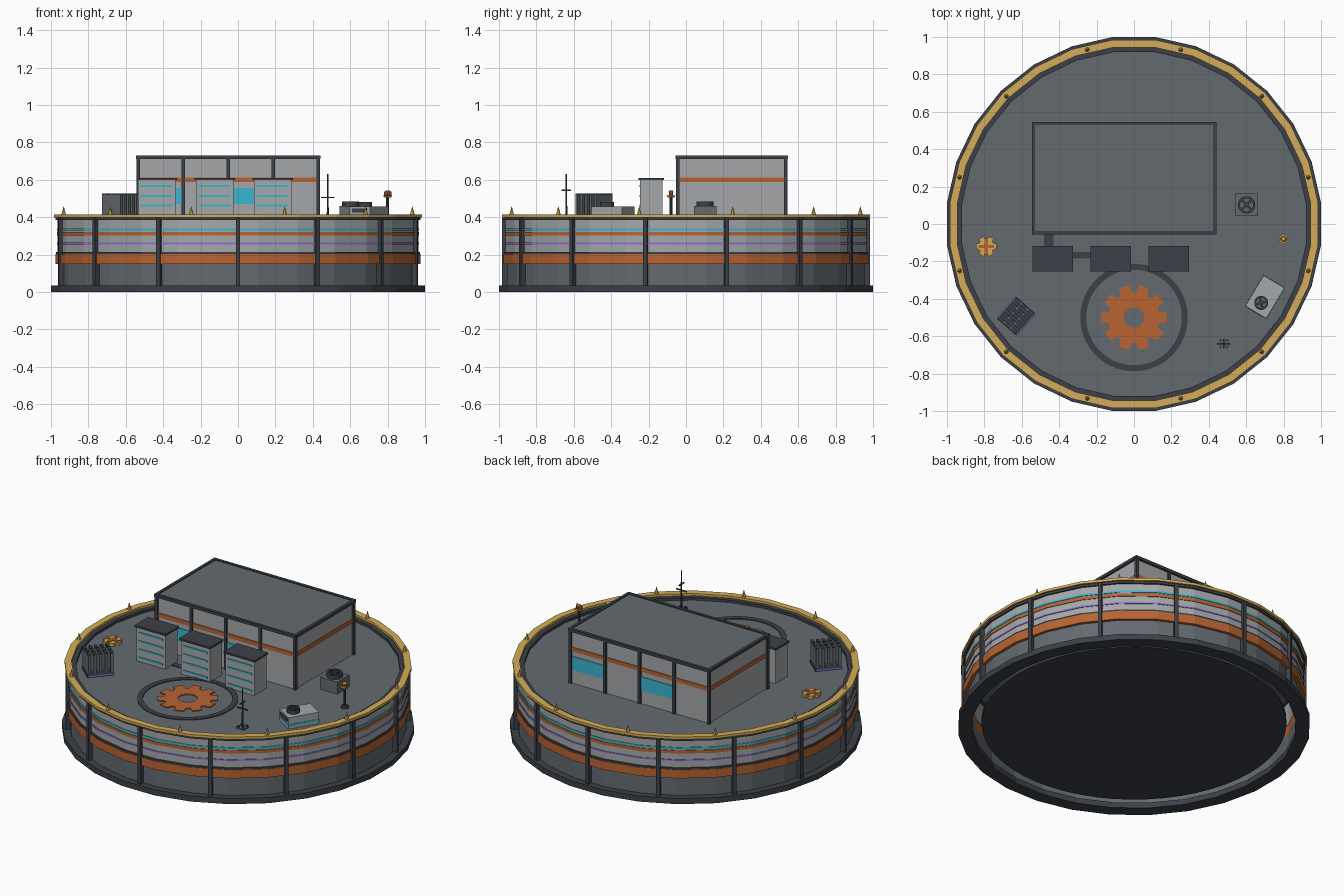
import bpy, bmesh
from math import sin, cos, pi, radians
from mathutils import Matrix, Vector

if "Cube" in bpy.data.objects:
    bpy.data.objects.remove(bpy.data.objects["Cube"], do_unlink=True)


def material(name, srgb):
    col = [(c / 255 / 12.92 if c < 11 else ((c / 255 + 0.055) / 1.055) ** 2.4) for c in srgb] + [1]
    m = bpy.data.materials.new(name)
    m.use_nodes = True
    m.diffuse_color = col
    m.node_tree.nodes["Principled BSDF"].inputs["Base Color"].default_value = col
    return m


LIGHT = material("light_grey", (165, 167, 169))
MID = material("deck_grey", (100, 106, 112))
DARK = material("dark_steel", (60, 65, 72))
ORANGE = material("orange", (184, 100, 50))
GOLD = material("gold", (212, 172, 88))
TEAL = material("teal", (58, 182, 208))
PURPLE = material("purple", (140, 118, 208))
DECK = 0.385


def finish(bm, name, mat, matrix=None):
    if matrix:
        bm.transform(matrix)
    bmesh.ops.recalc_face_normals(bm, faces=bm.faces)
    me = bpy.data.meshes.new(name)
    bm.to_mesh(me)
    bm.free()
    me.materials.append(mat)
    ob = bpy.data.objects.new(name, me)
    bpy.context.collection.objects.link(ob)
    return ob


def place(x, y, degrees=0):
    return Matrix.Translation((x, y, 0)) @ Matrix.Rotation(radians(degrees), 4, "Z")


def box(name, mat, x0, x1, y0, y1, z0, z1, matrix=None):
    bm = bmesh.new()
    bmesh.ops.create_cube(bm, size=1)
    size, mid = Vector((x1 - x0, y1 - y0, z1 - z0)), Vector((x0 + x1, y0 + y1, z0 + z1)) / 2
    bm.transform(Matrix.Translation(mid) @ Matrix.Diagonal(size).to_4x4())
    return finish(bm, name, mat, matrix)


def cylinder(name, mat, r0, r1, z0, z1, matrix, sides=16):
    bm = bmesh.new()
    bmesh.ops.create_cone(bm, cap_ends=True, segments=sides, radius1=r0, radius2=r1, depth=z1 - z0)
    bm.transform(Matrix.Translation((0, 0, (z0 + z1) / 2)))
    return finish(bm, name, mat, matrix)


def ring(name, mat, inner, outer, z0, z1, sides=28, matrix=None):
    """Square-section ring; inner and outer measure to the middle of the flats."""
    bm = bmesh.new()
    loops = []
    for i in range(sides):
        a = (i + 0.5) * 2 * pi / sides
        k = 1 / cos(pi / sides)
        loops.append([bm.verts.new((r * k * cos(a), r * k * sin(a), z))
                      for r, z in ((inner, z0), (outer, z0), (outer, z1), (inner, z1))])
    for i, here in enumerate(loops):
        there = loops[(i + 1) % sides]
        for j in range(4):
            k = (j + 1) % 4
            bm.faces.new((here[j], there[j], there[k], here[k]))
    return finish(bm, name, mat, matrix)


def gear(name, mat, hole, root, tip, teeth, z0, z1, matrix):
    """Toothed plate with a round hole."""
    bm = bmesh.new()
    step = 2 * pi / teeth
    spots = [(i * step + f * step, r) for i in range(teeth)
             for f, r in ((-0.36, root), (-0.25, tip), (0.25, tip), (0.36, root))]
    cols = []
    for a, r in spots:
        cols.append([bm.verts.new((q * cos(a), q * sin(a), z))
                     for q, z in ((hole, z0), (r, z0), (r, z1), (hole, z1))])
    for i, here in enumerate(cols):
        there = cols[(i + 1) % len(cols)]
        for j in range(4):
            k = (j + 1) % 4
            bm.faces.new((here[j], there[j], there[k], here[k]))
    return finish(bm, name, mat, matrix)


# Round platform: stacked wall bands
ring("base_ring", DARK, 0.92, 1.0, 0, 0.035)
for name, mat, outer, z0, z1 in (
        ("lower_wall", MID, 0.957, 0.035, 0.15),
        ("wide_orange_band", ORANGE, 0.975, 0.15, 0.203),
        ("band_ledge", DARK, 0.972, 0.203, 0.214),
        ("upper_wall", LIGHT, 0.965, 0.214, DECK),
        ("purple_line", PURPLE, 0.969, 0.255, 0.264),
        ("orange_line", ORANGE, 0.969, 0.303, 0.322),
        ("teal_line", TEAL, 0.969, 0.328, 0.34),
        ("wall_cap", DARK, 0.975, DECK, 0.399)):
    ring(name, mat, 0.935, outer, z0, z1)
ring("inner_rim", DARK, 0.92, 0.945, 0.35, 0.401)
ring("gold_rail", GOLD, 0.945, 0.985, 0.399, 0.415)
cylinder("deck", MID, 0.945, 0.945, 0.36, DECK, place(0, 0), 56)
cylinder("bottom_plate", DARK, 0.87, 0.87, 0.025, 0.045, place(0, 0), 56)

# Wall columns and rail spikes
for i in range(14):
    turn = place(0, 0, i * 360 / 14)
    box("wall_column", DARK, -0.011, 0.011, -0.985, -0.95, 0.03, 0.395, turn)
for i in range(12):
    cylinder("rail_spike", GOLD, 0.013, 0.001, 0.413, 0.457,
             place(0, 0, 15 + 30 * i) @ place(0, -0.965), 6)

# Main building
X0, X1, Y0, Y1, TOP = -0.54, 0.435, -0.05, 0.54, 0.73
box("building_body", LIGHT, X0 + 0.008, X1 - 0.008, Y0 + 0.008, Y1 - 0.008, DECK, TOP - 0.012)
box("building_roof", MID, X0 + 0.01, X1 - 0.01, Y0 + 0.01, Y1 - 0.01, TOP - 0.014, TOP - 0.006)
box("building_stripe", ORANGE, X0 + 0.003, X1 - 0.003, Y0 + 0.003, Y1 - 0.003, 0.588, 0.613)
for y in (Y0 + 0.003, Y1 - 0.003):
    box("roof_edge_long", DARK, X0 - 0.005, X1 + 0.005, y - 0.009, y + 0.009, TOP - 0.018, TOP)
for x in (X0 + 0.003, X1 - 0.003):
    box("roof_edge_short", DARK, x - 0.009, x + 0.009, Y0, Y1, TOP - 0.018, TOP)
bay = (X1 - X0 - 0.012) / 4
for i in range(5):
    x = X0 + 0.006 + i * bay
    for y in (Y0 + 0.006, Y1 - 0.006):
        box("building_column", DARK, x - 0.009, x + 0.009, y - 0.009, y + 0.009, DECK, TOP - 0.01)
for i in range(4):
    x = X0 + 0.006 + i * bay
    y = Y0 + 0.004 if i % 2 == 0 else Y1 - 0.012
    box("building_window", TEAL, x, x + bay, y, y + 0.008, 0.47, 0.555)

# Three lockers with striped fronts, joined by floor conduits
for x in (-0.435, -0.125, 0.185):
    box("locker_body", LIGHT, x - 0.1, x + 0.1, -0.245, -0.125, DECK, 0.6)
    box("locker_roof", DARK, x - 0.108, x + 0.108, -0.253, -0.118, 0.598, 0.61)
    for k in range(4):
        z = 0.405 + k * 0.052
        box("locker_stripe", TEAL, x - 0.085, x + 0.085, -0.249, -0.243, z, z + 0.01)
box("conduit_back", DARK, -0.48, -0.43, -0.13, -0.04, DECK, DECK + 0.004)
box("conduit_side", DARK, -0.34, -0.22, -0.185, -0.15, DECK, DECK + 0.004)

# Gear emblem on the deck
pad = place(0, -0.5)
ring("emblem_circle", DARK, 0.255, 0.287, DECK - 0.002, DECK + 0.005, 48, pad)
gear("emblem_gear", ORANGE, 0.055, 0.137, 0.175, 10, DECK - 0.002, DECK + 0.006, pad)

# Finned rack
rack = place(-0.63, -0.492, -41)
box("rack_base", DARK, -0.068, 0.068, -0.078, 0.078, DECK, 0.4, rack)
for s in (-1, 1):
    box("rack_light", PURPLE, s * 0.07 - 0.003, s * 0.07 + 0.003, -0.075, 0.075, 0.39, 0.4, rack)
for k in range(5):
    y = (k - 2) * 0.033
    box("rack_fin", MID, -0.066, 0.066, y - 0.008, y + 0.008, 0.4, 0.522, rack)
    for x in (-0.045, 0, 0.045):
        box("fin_cap", DARK, x - 0.018, x + 0.018, y - 0.009, y + 0.009, 0.518, 0.527, rack)

# Valve wheel
valve = place(-0.79, -0.12)
gear("valve_ring", GOLD, 0.012, 0.042, 0.056, 6, DECK, 0.402, valve)
for turn in (0, 90):
    box("valve_cross", ORANGE, -0.042, 0.042, -0.009, 0.009, 0.39, 0.406, place(-0.79, -0.12, turn))


def fan(x, y, r, z0, z1, degrees=0):
    """Round fan housing with crossed blades."""
    ring("fan_housing", DARK, r * 0.75, r, z0, z1, 16, place(x, y))
    cylinder("fan_floor", MID, r * 0.8, r * 0.8, z0, z1 - 0.012, place(x, y))
    for turn in (45, 135):
        box("fan_blade", DARK, -r * 0.8, r * 0.8, -0.006, 0.006, z1 - 0.013, z1 - 0.003,
            place(x, y, turn + degrees))
    cylinder("fan_hub", DARK, 0.012, 0.012, z1 - 0.013, z1, place(x, y), 8)


# Deck vent and cooling unit
box("vent_box", MID, 0.542, 0.662, 0.042, 0.162, DECK, 0.46)
fan(0.602, 0.102, 0.046, 0.455, 0.485)
unit = place(0.70, -0.39, -31)
box("cooler_body", LIGHT, -0.065, 0.065, -0.095, 0.095, DECK, 0.457, unit)
box("cooler_stripe", TEAL, -0.068, 0.068, -0.098, 0.098, 0.402, 0.414, unit)
box("cooler_grille", DARK, -0.045, 0.045, -0.099, -0.09, 0.425, 0.447, unit)
fan(0.68, -0.422, 0.037, 0.452, 0.482, -31)

# Antenna mast
mast = place(0.48, -0.64)
box("mast_base", MID, -0.026, 0.026, -0.026, 0.026, DECK, 0.392, mast)
for sx in (-1, 1):
    for sy in (-1, 1):
        cylinder("mast_bolt", DARK, 0.008, 0.008, DECK, 0.4, place(0.48 + sx * 0.017, -0.64 + sy * 0.017), 6)
cylinder("mast_pole", DARK, 0.006, 0.003, DECK, 0.63, mast, 8)
box("mast_bar_wide", DARK, -0.037, 0.037, -0.003, 0.003, 0.502, 0.509, mast)
box("mast_bar_deep", DARK, -0.003, 0.003, -0.025, 0.025, 0.54, 0.547, mast)

# Beacon post
post = place(0.8, -0.08)
cylinder("beacon_foot", DARK, 0.024, 0.02, DECK, 0.4, post, 8)
cylinder("beacon_pole", DARK, 0.008, 0.008, 0.39, 0.51, post, 8)
cylinder("beacon_dish", GOLD, 0.016, 0.026, 0.505, 0.516, post, 8)
for s in (-1, 1):
    cylinder("beacon_lamp", ORANGE, 0.011, 0.011, 0.516, 0.538, place(0.8 + s * 0.009, -0.08), 8)
cylinder("beacon_cap", GOLD, 0.016, 0.01, 0.537, 0.543, post, 8)
